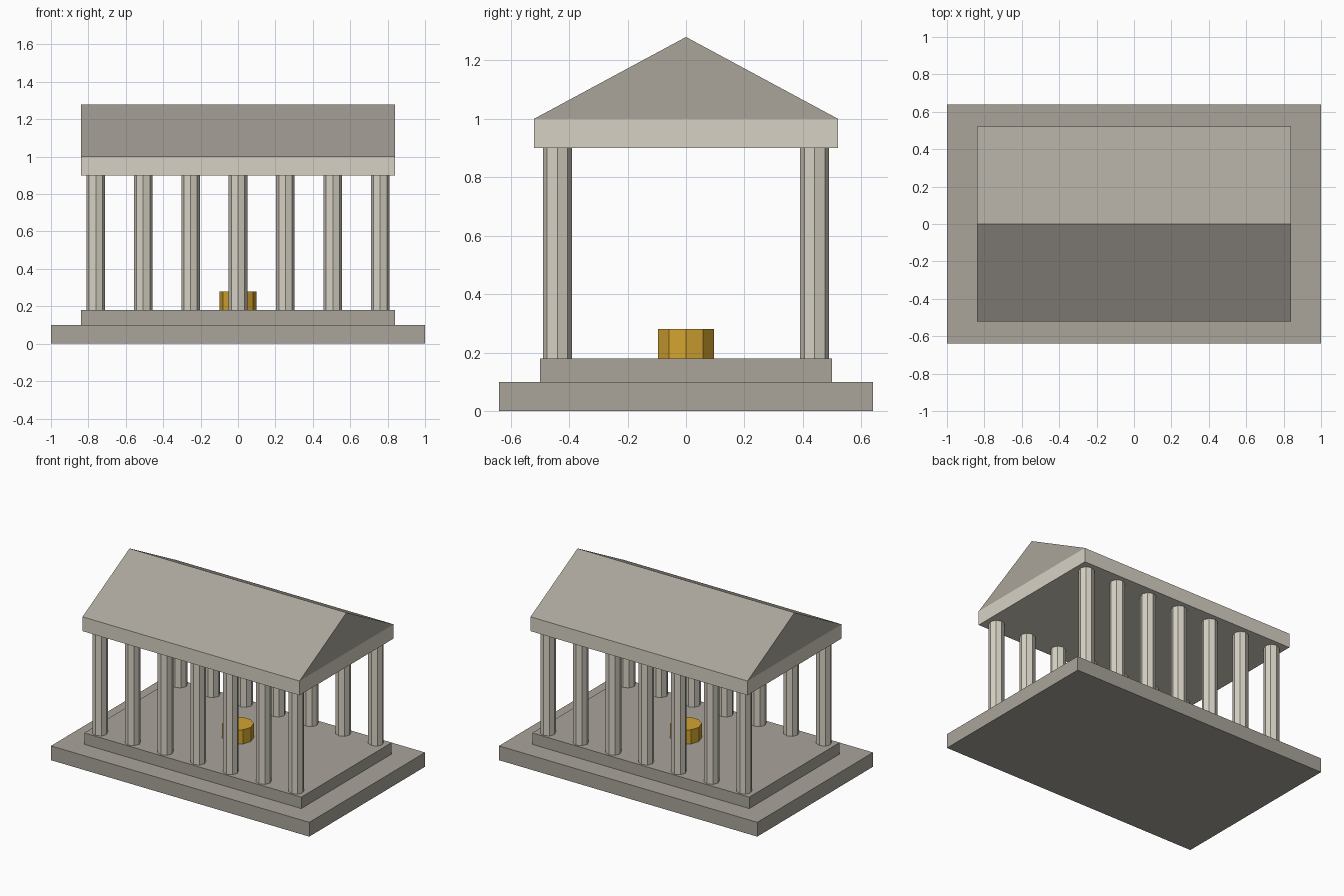
import bpy
import bmesh

cube = bpy.data.objects.get("Cube")
if cube:
    bpy.data.objects.remove(cube, do_unlink=True)


def material(name, r, g, b):
    mat = bpy.data.materials.new(name)
    mat.use_nodes = True
    mat.diffuse_color = (r, g, b, 1)
    mat.node_tree.nodes["Principled BSDF"].inputs["Base Color"].default_value = (r, g, b, 1)
    return mat


grey_stone = material("grey stone", 0.40, 0.375, 0.33)
pale_marble = material("pale marble", 0.68, 0.64, 0.55)
gold = material("gold", 0.65, 0.37, 0.03)


def prism(name, outline, axis, start, end, mat):
    """Extrude a flat outline along x or z from start to end."""
    bm = bmesh.new()
    if axis == "x":
        points = [(start, y, z) for y, z in outline]
        move = (end - start, 0, 0)
    else:
        points = [(x, y, start) for x, y in outline]
        move = (0, 0, end - start)
    face = bm.faces.new([bm.verts.new(p) for p in points])
    top = bmesh.ops.extrude_face_region(bm, geom=[face], use_keep_orig=True)
    verts = [v for v in top["geom"] if isinstance(v, bmesh.types.BMVert)]
    bmesh.ops.translate(bm, verts=verts, vec=move)
    bmesh.ops.recalc_face_normals(bm, faces=bm.faces)
    mesh = bpy.data.meshes.new(name)
    bm.to_mesh(mesh)
    bm.free()
    mesh.materials.append(mat)
    obj = bpy.data.objects.new(name, mesh)
    bpy.context.collection.objects.link(obj)
    return obj


def slab(name, half_x, half_y, low, high, mat):
    outline = [(-half_x, -half_y), (half_x, -half_y), (half_x, half_y), (-half_x, half_y)]
    return prism(name, outline, "z", low, high, mat)


def drum(name, x, y, radius, sides, low, high, mat):
    """Faceted upright cylinder with its first corner towards +x."""
    bpy.ops.mesh.primitive_cylinder_add(
        vertices=sides, radius=radius, depth=high - low, location=(x, y, (low + high) / 2))
    obj = bpy.context.object
    obj.name = name
    obj.rotation_euler.z = -1.570796
    obj.data.materials.append(mat)
    return obj


# Stepped platform
slab("lower_step", 1.0, 0.64, 0.0, 0.10, grey_stone)
slab("upper_step", 0.84, 0.50, 0.10, 0.18, grey_stone)

# Two rows of columns
for row, y in (("front", -0.44), ("back", 0.44)):
    for i in range(7):
        x = -0.76 + i * 1.52 / 6
        drum(f"{row}_column_{i + 1}", x, y, 0.05, 8, 0.18, 0.90, pale_marble)

# Beam slab and gabled roof
slab("entablature", 0.84, 0.52, 0.90, 1.0, pale_marble)
prism("gabled_roof", [(-0.52, 1.0), (0.52, 1.0), (0, 1.28)], "x", -0.84, 0.84, grey_stone)

# Altar in the middle of the floor
drum("altar", 0, 0, 0.10, 10, 0.18, 0.28, gold)
